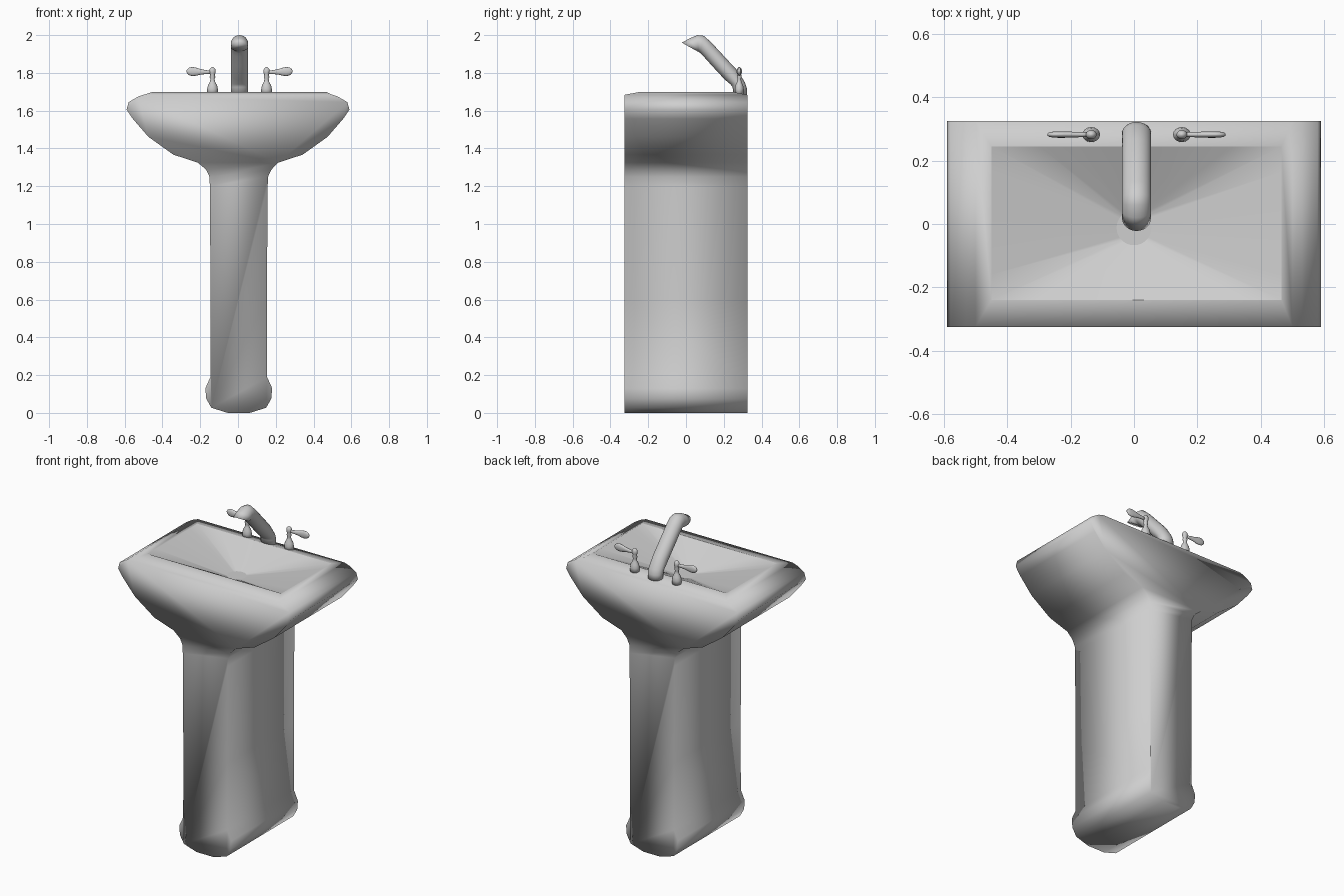
import bpy, bmesh, math
from mathutils import Vector

if "Cube" in bpy.data.objects:
    bpy.data.objects.remove(bpy.data.objects["Cube"])

mat = bpy.data.materials.new("glazed_grey")
mat.diffuse_color = (0.62, 0.62, 0.62, 1)
mat.use_nodes = True
mat.node_tree.nodes["Principled BSDF"].inputs["Base Color"].default_value = mat.diffuse_color


def finish(name, bm, recalc=True):
    if recalc:
        bmesh.ops.recalc_face_normals(bm, faces=bm.faces[:])
    for f in bm.faces:
        f.smooth = True
    me = bpy.data.meshes.new(name)
    bm.to_mesh(me)
    bm.free()
    me.materials.append(mat)
    ob = bpy.data.objects.new(name, me)
    bpy.context.collection.objects.link(ob)
    return ob


def loft(name, rings, cap=True):
    """Skin a list of equal-length closed rings of points."""
    bm = bmesh.new()
    vs = [[bm.verts.new(p) for p in r] for r in rings]
    n = len(vs[0])
    for a, b in zip(vs, vs[1:]):
        for i in range(n):
            j = (i + 1) % n
            bm.faces.new((a[i], a[j], b[j], b[i]))
    if cap:
        bm.faces.new(vs[0])
        bm.faces.new(vs[-1])
    return finish(name, bm)


def circle(n):
    return [(math.cos(2 * math.pi * i / n), math.sin(2 * math.pi * i / n)) for i in range(n)]


# Pedestal and bowl body: front silhouette pushed through the full depth
D = 0.325
half = [(.058, 0), (.145, .027), (.172, .075), (.177, .13), (.150, .19), (.149, .6),
        (.153, 1.2), (.155, 1.25), (.172, 1.287), (.213, 1.325), (.342, 1.367),
        (.475, 1.462), (.557, 1.557), (.590, 1.605), (.579, 1.645), (.53, 1.674), (.50, 1.684)]
off = lambda z: .004 if z < 1.3 else 0
outline = [(x + off(z), z) for x, z in half] + [(-x + off(z), z) for x, z in reversed(half)]
RX0, RX1, RY0, RY1, RZ = -.45, .465, -.24, .245, 1.70
bm = bmesh.new()
front = [bm.verts.new((x, -D, z)) for x, z in outline]
back = [bm.verts.new((x, D, z)) for x, z in outline]
bm.faces.new(front)
bm.faces.new(back[::-1])
n, top = len(outline), len(half) - 1
for i in range(n):
    if i != top:
        j = (i + 1) % n
        bm.faces.new((front[j], front[i], back[i], back[j]))
# top ledge around the basin opening
outer = [front[top + 1], front[top], back[top], back[top + 1]]
inner = [bm.verts.new(p) for p in ((RX0, RY0, RZ), (RX1, RY0, RZ), (RX1, RY1, RZ), (RX0, RY1, RZ))]
for i in range(4):
    j = (i + 1) % 4
    bm.faces.new((outer[i], outer[j], inner[j], inner[i]))
finish("sink_body", bm, recalc=False)

# Basin: rectangle funnelling to the round drain
cx, cy, hx, hy = (RX0 + RX1) / 2, (RY0 + RY1) / 2, (RX1 - RX0) / 2, (RY1 - RY0) / 2
ZB, DR = 1.60, .055
ring_top, ring_low = [], []
for c, s in circle(32):
    m = max(abs(c), abs(s))
    ring_top.append((cx + hx * c / m, cy + hy * s / m, RZ))
    ring_low.append((DR * c, -.012 + DR * s, ZB))
bm = bmesh.new()
a = [bm.verts.new(p) for p in ring_top]
b = [bm.verts.new(p) for p in ring_low]
for i in range(32):
    j = (i + 1) % 32
    bm.faces.new((a[i], a[j], b[j], b[i]))
finish("basin", bm, recalc=False)

# Drain disc
bm = bmesh.new()
bm.faces.new([bm.verts.new(p) for p in ring_low])
finish("drain", bm, recalc=False)

# Spout: rings given by their upper and lower points in the side view
FX = .008
pairs = [(.322, 1.68, .25, 1.68), (.322, 1.72, .247, 1.725), (.312, 1.75, .235, 1.74),
         (.27, 1.815, .205, 1.765), (.20, 1.89, .14, 1.835), (.135, 1.96, .095, 1.885),
         (.095, 1.996, .075, 1.905), (.06, 2.0, .067, 1.912), (.02, 1.983, .064, 1.913),
         (-.022, 1.96, .06, 1.914)]
rings = []
for y1, z1, y2, z2 in pairs:
    mid = Vector((FX, (y1 + y2) / 2, (z1 + z2) / 2))
    up = Vector((0, y1 - y2, z1 - z2)) / 2
    rings.append([mid + Vector((.046 * c, 0, 0)) + up * s for c, s in circle(24)])
loft("spout", rings)

# Tap handles: turned stem plus a flattened teardrop lever
stem = [(1.685, .028), (1.715, .028), (1.735, .024), (1.752, .014), (1.768, .011), (1.778, .015),
        (1.79, .012), (1.80, .016), (1.815, .017), (1.826, .011), (1.831, .003)]
lever = [(.0, .008, .007), (.03, .010, .008), (.06, .014, .009), (.085, .021, .010),
         (.105, .024, .010), (.122, .021, .009), (.133, .012, .007), (.138, .003, .003)]
for side, label in ((-1, "left"), (1, "right")):
    hx0, hy0 = FX + side * .143, .282
    loft(label + "_tap_stem",
         [[(hx0 + r * c, hy0 + r * .85 * s, z) for c, s in circle(16)] for z, r in stem])
    loft(label + "_tap_lever",
         [[(hx0 + side * d, hy0 + ry * c, 1.803 + d * .04 + rz * s) for c, s in circle(16)]
          for d, rz, ry in lever])
